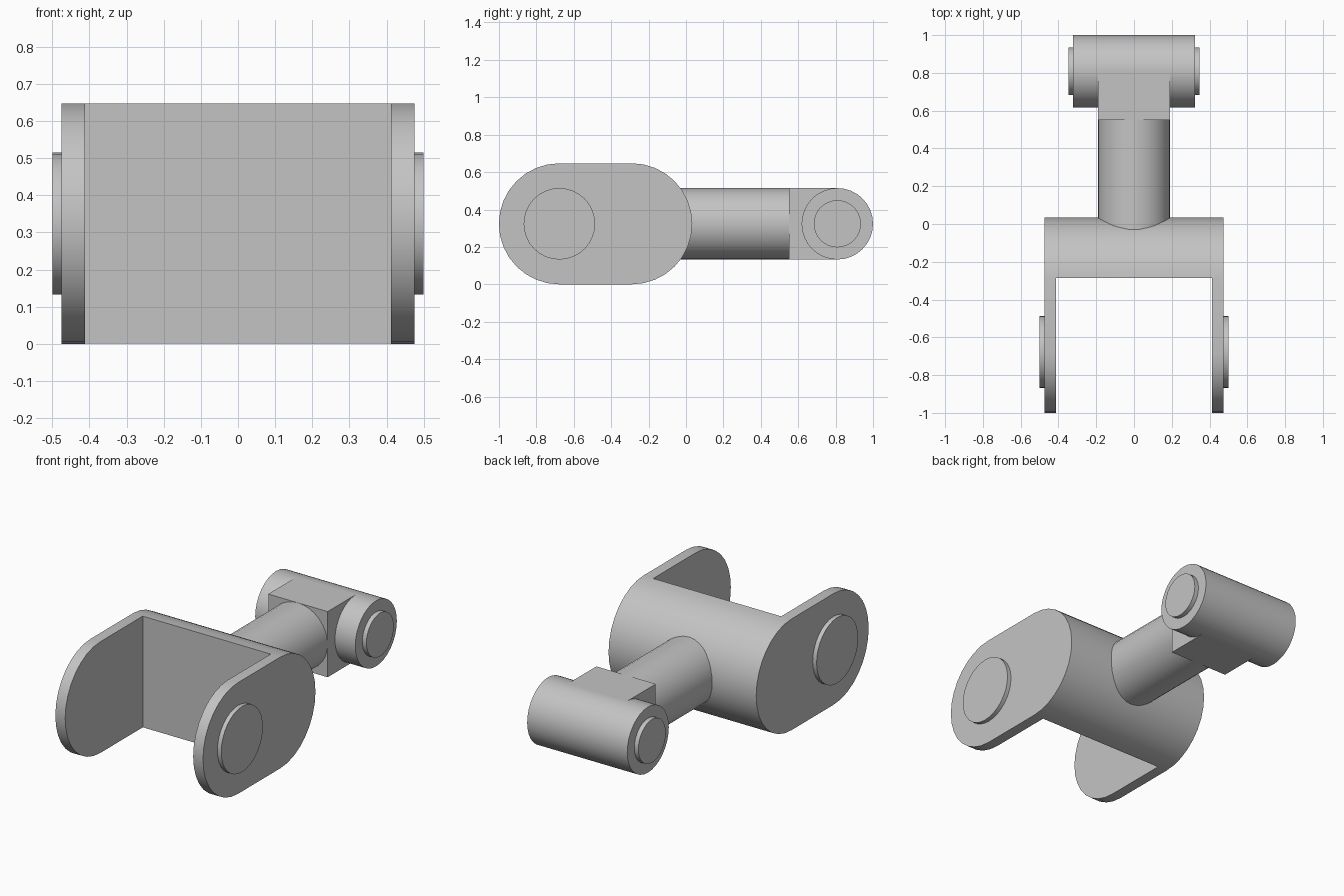
import bpy, bmesh
from math import sin, cos, pi, radians
from mathutils import Matrix, Vector

old = bpy.data.objects.get("Cube")
if old:
    bpy.data.objects.remove(old, do_unlink=True)

# Single plain grey finish
GREY = (0.55, 0.55, 0.55, 1.0)
steel = bpy.data.materials.new("plain_grey")
steel.use_nodes = True
steel.diffuse_color = GREY
steel.node_tree.nodes["Principled BSDF"].inputs["Base Color"].default_value = GREY

R = 0.3235           # outer radius of the fork
AXIS = R             # height of the common centre line
FRONT, REAR = -0.677, -0.29   # centres of the fork's rounded ends
ARM_R = 0.191
TIP = 0.809          # centre of the cross barrel


def finish(bm, name):
    bmesh.ops.recalc_face_normals(bm, faces=bm.faces)
    mesh = bpy.data.meshes.new(name)
    bm.to_mesh(mesh)
    bm.free()
    mesh.materials.append(steel)
    obj = bpy.data.objects.new(name, mesh)
    bpy.context.collection.objects.link(obj)
    return obj


def smooth(obj):
    bpy.ops.object.select_all(action='DESELECT')
    obj.select_set(True)
    bpy.context.view_layer.objects.active = obj
    bpy.ops.object.shade_smooth_by_angle(angle=radians(30))


def box(name, low, high):
    bm = bmesh.new()
    low, high = Vector(low), Vector(high)
    size = Matrix.Diagonal((high - low).to_4d())
    size[3][3] = 1
    bmesh.ops.create_cube(bm, size=1, matrix=Matrix.Translation((low + high) / 2) @ size)
    return finish(bm, name)


def rod(name, axis, start, end, radius, y=0.0, segments=32):
    """Round bar along x or y, centred on the model's centre line."""
    bm = bmesh.new()
    mid = (start + end) / 2
    if axis == 'X':
        place = Matrix.Translation((mid, y, AXIS)) @ Matrix.Rotation(pi / 2, 4, 'Y')
    else:
        place = Matrix.Translation((0, mid, AXIS)) @ Matrix.Rotation(pi / 2, 4, 'X')
    bmesh.ops.create_cone(bm, cap_ends=True, segments=segments, radius1=radius,
                          radius2=radius, depth=end - start, matrix=place)
    obj = finish(bm, name)
    smooth(obj)
    return obj


# Fork: a long rounded block, hollowed from the front between two cheeks
bm = bmesh.new()
half = 16
outline = []
for centre, first in ((REAR, -pi / 2), (FRONT, pi / 2)):
    for i in range(half + 1):
        a = first + pi * i / half
        outline.append(bm.verts.new((-0.475, centre + R * cos(a), AXIS + R * sin(a))))
side = bm.faces.new(outline)
grown = bmesh.ops.extrude_face_region(bm, geom=[side])["geom"]
bmesh.ops.translate(bm, vec=(0.95, 0, 0),
                    verts=[v for v in grown if isinstance(v, bmesh.types.BMVert)])
fork = finish(bm, "fork")

cutter = box("fork_gap_cutter", (-0.412, -1.2, -0.2), (0.412, -0.287, 0.9))
cutter.hide_render = True
cut = fork.modifiers.new("gap", 'BOOLEAN')
cut.operation = 'DIFFERENCE'
cut.solver = 'EXACT'
cut.object = cutter
bpy.context.view_layer.objects.active = fork
bpy.ops.object.modifier_apply(modifier=cut.name)
bpy.data.objects.remove(cutter, do_unlink=True)
smooth(fork)

# Arm, square neck and cross barrel
rod("arm", 'Y', -0.08, 0.56, ARM_R)
box("neck_block", (-ARM_R, 0.551, AXIS - ARM_R), (ARM_R, TIP, AXIS + ARM_R))
rod("cross_barrel", 'X', -0.322, 0.322, ARM_R, TIP)

# Raised round bosses on both sides of the fork and the barrel
for label, s in (("left", 1), ("right", -1)):
    rod(label + "_fork_boss", 'X', *sorted((s * 0.45, s * 0.5)), ARM_R, FRONT)
    rod(label + "_barrel_boss", 'X', *sorted((s * 0.3, s * 0.348)), 0.126, TIP)
